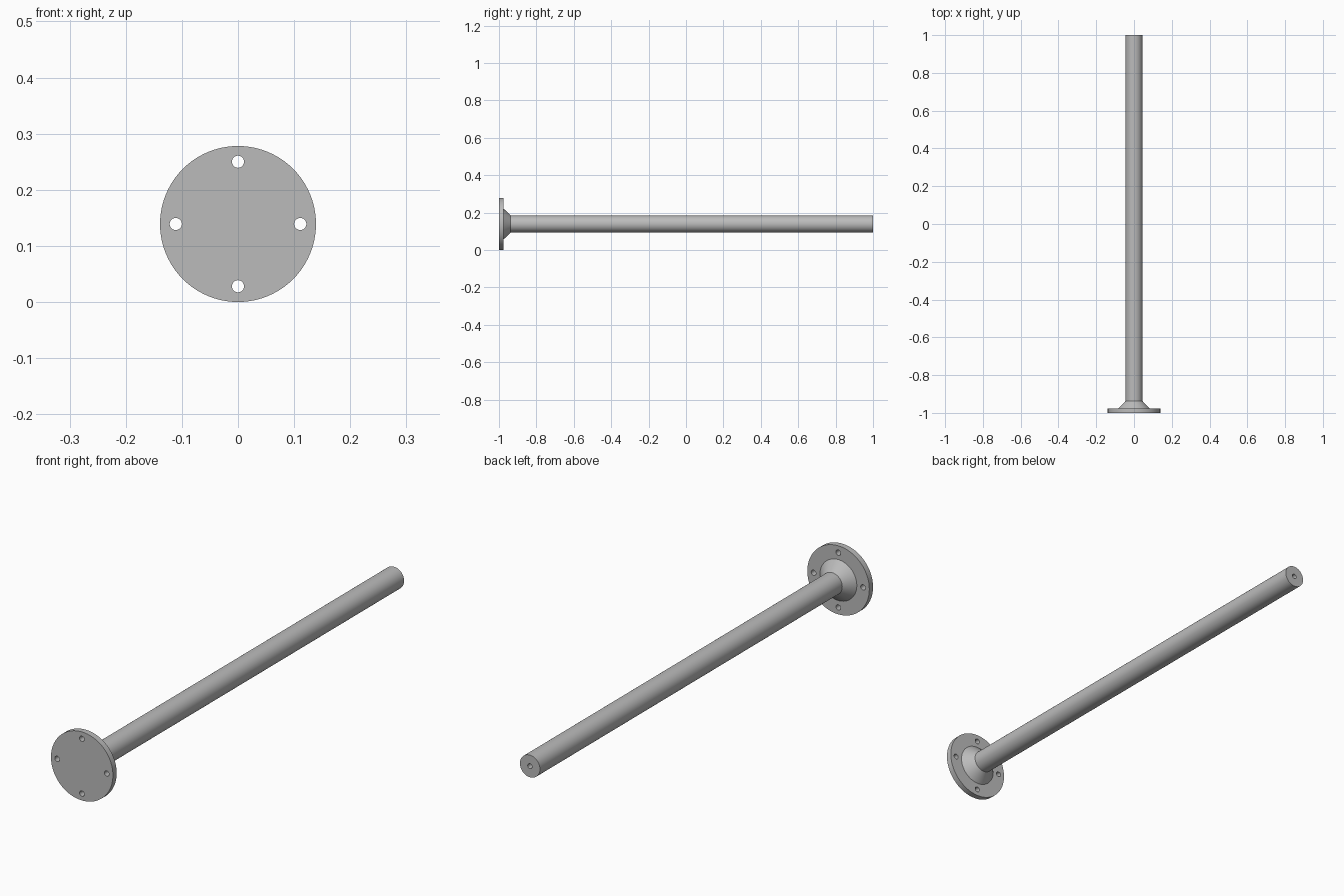
import bpy
import bmesh
from math import cos, sin, pi, radians
from mathutils import Matrix, Vector

cube = bpy.data.objects.get("Cube")
if cube:
    bpy.data.objects.remove(cube, do_unlink=True)

AXIS_Z = 0.139       # height of the shaft axis
FLANGE_R = 0.139
SHAFT_R = 0.045
BOLT_CIRCLE = 0.111
BOLT_R = 0.0108

steel = bpy.data.materials.new("steel_grey")
steel.use_nodes = True
colour = (0.5, 0.5, 0.5, 1)
steel.diffuse_color = colour
steel.node_tree.nodes["Principled BSDF"].inputs["Base Color"].default_value = colour


def add_object(name, bm):
    bmesh.ops.recalc_face_normals(bm, faces=bm.faces)
    mesh = bpy.data.meshes.new(name)
    bm.to_mesh(mesh)
    bm.free()
    mesh.materials.append(steel)
    obj = bpy.data.objects.new(name, mesh)
    bpy.context.collection.objects.link(obj)
    return obj


def lathe(name, profile, steps=96):
    """Turn (radius, y) points around the shaft axis."""
    bm = bmesh.new()
    verts = [bm.verts.new((r, y, AXIS_Z)) for r, y in profile]
    edges = [bm.edges.new(pair) for pair in zip(verts, verts[1:])]
    bmesh.ops.spin(bm, geom=verts + edges, cent=(0, 0, AXIS_Z), axis=(0, 1, 0),
                   angle=2 * pi, steps=steps, use_merge=True)
    bmesh.ops.remove_doubles(bm, verts=bm.verts, dist=0.0001)
    return add_object(name, bm)


# Flange, tapered collar, shaft and blind centre hole in one turned body
body = lathe("flanged_shaft", [
    (0, -1), (FLANGE_R, -1), (FLANGE_R, -0.976),
    (0.083, -0.976), (SHAFT_R, -0.937),
    (SHAFT_R, 1), (0.01, 1), (0.01, 0.95), (0, 0.945),
])

# Four bolt holes through the flange
bm = bmesh.new()
for i in range(4):
    a = i * pi / 2
    spot = Vector((BOLT_CIRCLE * cos(a), -0.99, AXIS_Z + BOLT_CIRCLE * sin(a)))
    bmesh.ops.create_cone(bm, cap_ends=True, segments=32, radius1=BOLT_R,
                          radius2=BOLT_R, depth=0.08,
                          matrix=Matrix.Translation(spot) @ Matrix.Rotation(pi / 2, 4, "X"))
cutter = add_object("bolt_hole_cutter", bm)
cutter.hide_render = True

cut = body.modifiers.new("bolt_holes", "BOOLEAN")
cut.operation = "DIFFERENCE"
cut.solver = "EXACT"
cut.object = cutter
bpy.ops.object.select_all(action="DESELECT")
body.select_set(True)
bpy.context.view_layer.objects.active = body
bpy.ops.object.modifier_apply(modifier=cut.name)
bpy.data.objects.remove(cutter, do_unlink=True)

bpy.ops.object.shade_smooth_by_angle(angle=radians(30))
